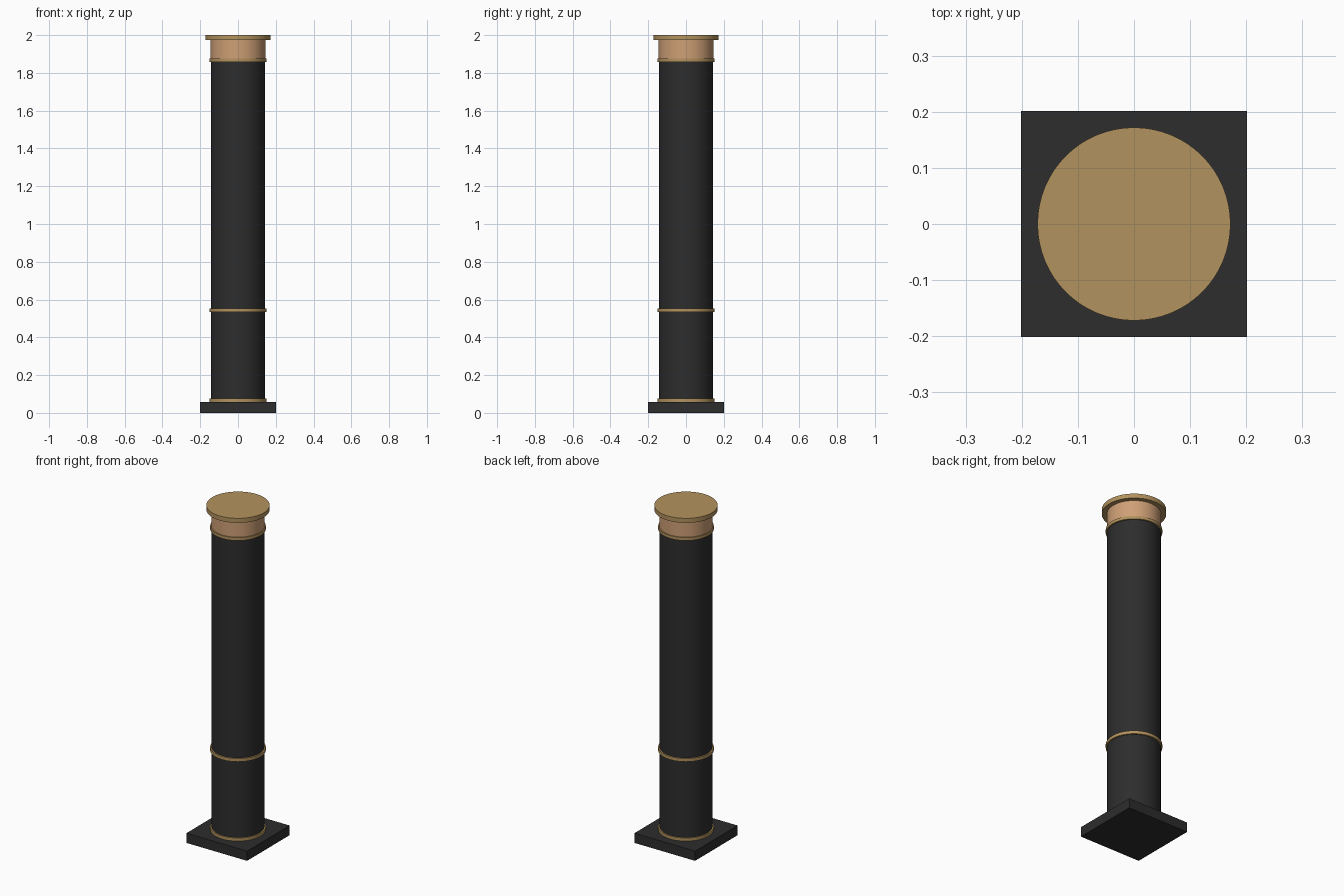
import bpy, math

if "Cube" in bpy.data.objects:
    bpy.data.objects.remove(bpy.data.objects["Cube"])


def material(name, rgb):
    m = bpy.data.materials.new(name)
    m.diffuse_color = (*rgb, 1)
    m.use_nodes = True
    m.node_tree.nodes["Principled BSDF"].inputs["Base Color"].default_value = m.diffuse_color
    return m


black = material("matte black", (0.026, 0.026, 0.026))
brass = material("brass", (0.45, 0.29, 0.112))
copper = material("pale copper", (0.62, 0.35, 0.18))


def disc(name, radius, z0, z1, mat):
    bpy.ops.mesh.primitive_cylinder_add(vertices=64, radius=radius, depth=z1 - z0,
                                        location=(0, 0, (z0 + z1) / 2))
    o = bpy.context.object
    o.name = name
    o.data.materials.append(mat)
    bpy.ops.object.shade_smooth_by_angle(angle=math.radians(30))
    return o


# Square plinth
bpy.ops.mesh.primitive_cube_add(size=1, location=(0, 0, 0.029))
plinth = bpy.context.object
plinth.name = "plinth"
plinth.scale = (0.402, 0.402, 0.058)
plinth.data.materials.append(black)

# Shaft, collar and cap
disc("shaft", 0.143, 0.058, 1.865, black)
disc("collar", 0.145, 1.865, 1.975, copper)
disc("cap", 0.172, 1.973, 2.0, brass)

# Thin brass bands
for name, z0, z1 in (("base_band", 0.058, 0.076),
                     ("middle_band", 0.533, 0.552),
                     ("upper_band", 1.857, 1.875)):
    disc(name, 0.151, z0, z1, brass)
